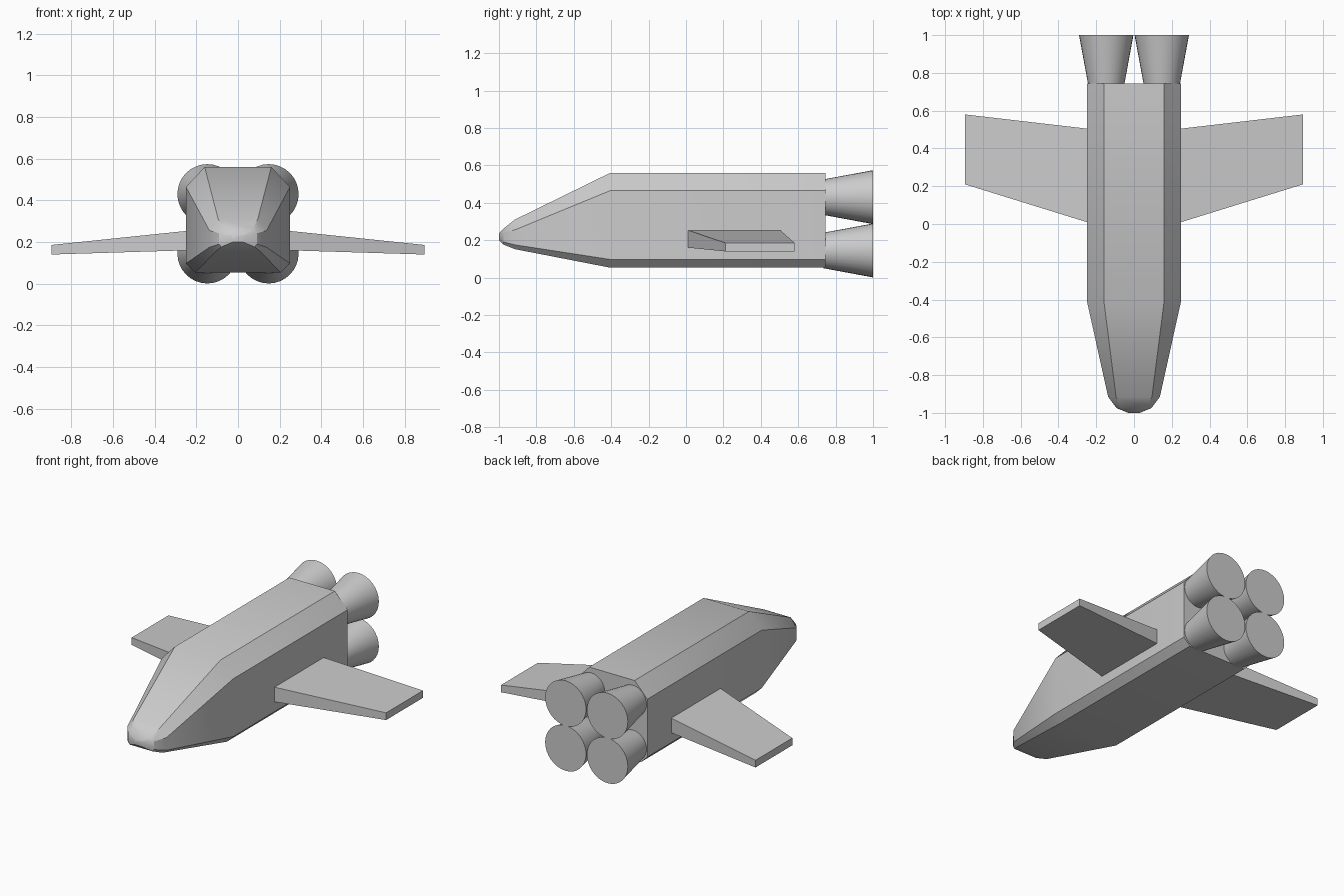
import bpy, bmesh, math

if "Cube" in bpy.data.objects:
    bpy.data.objects.remove(bpy.data.objects["Cube"])


def make_object(name, bm, smooth=None):
    bmesh.ops.recalc_face_normals(bm, faces=bm.faces[:])
    mesh = bpy.data.meshes.new(name)
    bm.to_mesh(mesh)
    bm.free()
    obj = bpy.data.objects.new(name, mesh)
    bpy.context.collection.objects.link(obj)
    if smooth:
        bpy.ops.object.select_all(action='DESELECT')
        obj.select_set(True)
        bpy.context.view_layer.objects.active = obj
        bpy.ops.object.shade_smooth_by_angle(angle=math.radians(smooth))
    return obj


def loft(name, rings, smooth=None):
    bm = bmesh.new()
    loops = [[bm.verts.new(p) for p in ring] for ring in rings]
    for a, b in zip(loops, loops[1:]):
        n = len(a)
        for i in range(n):
            j = (i + 1) % n
            bm.faces.new((a[i], a[j], b[j], b[i]))
    bm.faces.new(loops[0])
    bm.faces.new(loops[-1])
    return make_object(name, bm, smooth)


# Fuselage: chamfered box section, tapering to a blunt nose
# y, top half width, side half width, bottom half width, z of top, shoulder, lower side, bottom
sections = [
    (0.745, 0.16, 0.25, 0.205, 0.56, 0.465, 0.097, 0.053),
    (-0.405, 0.16, 0.25, 0.205, 0.56, 0.465, 0.097, 0.053),
    (-0.915, 0.095, 0.137, 0.11, 0.31, 0.255, 0.175, 0.152),
    (-0.975, 0.07, 0.092, 0.08, 0.262, 0.242, 0.19, 0.176),
    (-1.0, 0.025, 0.03, 0.025, 0.236, 0.23, 0.207, 0.2),
]
rings = []
for y, t, s, b, zt, zs, zl, zb in sections:
    half = [(t, zt), (s, zs), (s, zl), (b, zb)]
    outline = half + [(-x, z) for x, z in reversed(half)]
    rings.append([(x, y, z) for x, z in outline])
loft("fuselage", rings, 30)

# Wings: tapered slabs
for side, name in ((1, "right_wing"), (-1, "left_wing")):
    root = [(side * 0.25, y, z) for y, z in
            ((0.01, 0.16), (0.505, 0.16), (0.505, 0.253), (0.01, 0.253))]
    tip = [(side * 0.895, y, z) for y, z in
           ((0.21, 0.14), (0.58, 0.14), (0.58, 0.186), (0.21, 0.186))]
    loft(name, [root, tip])

# Four flared engine bells with flat ends
for row, cz in (("lower", 0.145), ("upper", 0.43)):
    for side, cx in (("left", -0.147), ("right", 0.147)):
        bell = []
        for y, r in ((0.735, 0.095), (1.0, 0.144)):
            bell.append([(cx + r * math.cos(a), y, cz + r * math.sin(a))
                         for a in (math.tau * i / 32 for i in range(32))])
        loft(f"{row}_{side}_engine", bell, 30)
